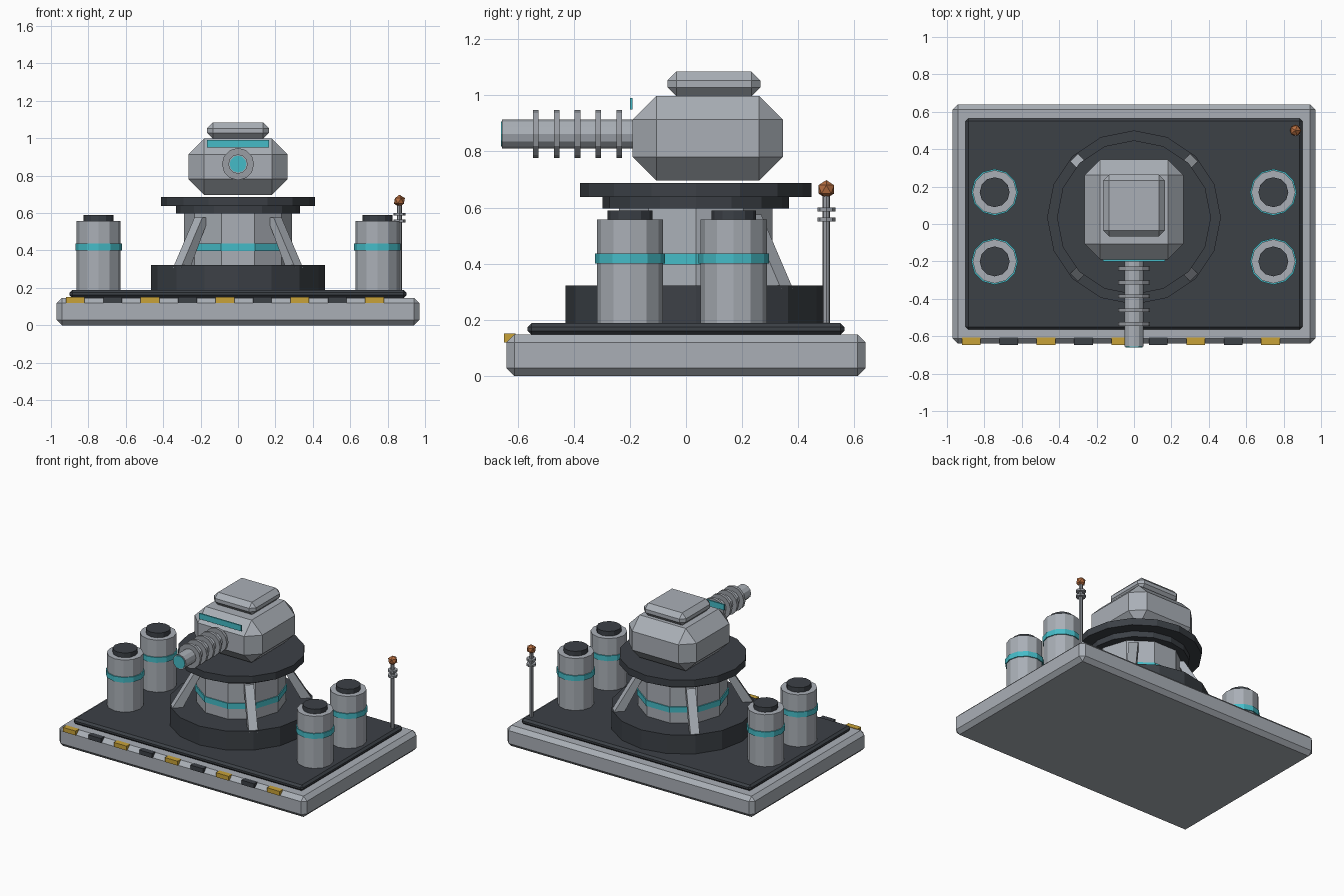
import bpy, bmesh, math
from mathutils import Vector, Matrix

if "Cube" in bpy.data.objects:
    bpy.data.objects.remove(bpy.data.objects["Cube"], do_unlink=True)


def material(name, rgb):
    m = bpy.data.materials.new(name)
    m.use_nodes = True
    m.diffuse_color = (*rgb, 1)
    m.node_tree.nodes["Principled BSDF"].inputs["Base Color"].default_value = (*rgb, 1)
    return m


HULL = material("light hull grey", (0.40, 0.43, 0.47))
STEEL = material("steel grey", (0.32, 0.34, 0.37))
DARK = material("charcoal", (0.045, 0.052, 0.062))
TEAL = material("glowing teal", (0.06, 0.50, 0.57))
YELLOW = material("hazard yellow", (0.58, 0.36, 0.04))
COPPER = material("copper", (0.45, 0.15, 0.05))


def finish(name, bm, mat):
    mesh = bpy.data.meshes.new(name)
    bm.to_mesh(mesh)
    bm.free()
    mesh.materials.append(mat)
    ob = bpy.data.objects.new(name, mesh)
    bpy.context.collection.objects.link(ob)
    return ob


def box(name, lo, hi, mat, chamfer=0):
    lo, hi = Vector(lo), Vector(hi)
    bm = bmesh.new()
    bmesh.ops.create_cube(bm, size=1)
    bmesh.ops.scale(bm, vec=hi - lo, verts=bm.verts)
    bmesh.ops.translate(bm, vec=(lo + hi) / 2, verts=bm.verts)
    if chamfer:
        bmesh.ops.bevel(bm, geom=bm.edges[:], offset=chamfer, segments=1,
                        profile=0.5, affect='EDGES')
    return finish(name, bm, mat)


def drum(name, start, end, radius, sides, mat):
    """Flat-sided cylinder between two points, a corner pointing along +x."""
    start, end = Vector(start), Vector(end)
    axis = end - start
    bm = bmesh.new()
    bmesh.ops.create_cone(bm, cap_ends=True, segments=sides, radius1=radius,
                          radius2=radius, depth=axis.length)
    turn = Matrix.Rotation(math.pi / 2, 4, 'Z')
    if abs(axis.z) < 1e-6:
        turn = axis.to_track_quat('Z', 'Y').to_matrix().to_4x4()
    elif sides % 4 == 2:
        first = next(v for v in bm.verts if v.co.z > 0)
        turn = Matrix.Rotation(-math.atan2(first.co.y, first.co.x), 4, 'Z')
    bmesh.ops.transform(bm, matrix=Matrix.Translation((start + end) / 2) @ turn,
                        verts=bm.verts)
    return finish(name, bm, mat)


def upright(name, x, y, z0, z1, radius, sides, mat):
    return drum(name, (x, y, z0), (x, y, z1), radius, sides, mat)


# Base slab and deck
box("base_slab", (-0.97, -0.64, 0), (0.97, 0.64, 0.147), HULL, 0.028)
box("deck_plate", (-0.9, -0.565, 0.147), (0.9, 0.565, 0.188), DARK, 0.014)

# Hazard blocks along the front edge
for i in range(9):
    x = -0.87 + 0.2 * i
    box(f"hazard_block_{i + 1}", (x - 0.05, -0.648, 0.12), (x + 0.05, -0.608, 0.151),
        DARK if i % 2 else YELLOW)

# Pedestal
CY = 0.035
upright("pedestal_ring", 0, CY, 0.18, 0.322, 0.465, 16, DARK)
upright("pedestal_column", 0, CY, 0.32, 0.6, 0.288, 10, HULL)
upright("column_band", 0, CY, 0.398, 0.437, 0.295, 10, TEAL)
upright("turntable_lower", 0, CY, 0.597, 0.64, 0.332, 16, DARK)
upright("turntable_upper", 0, CY, 0.638, 0.687, 0.412, 16, DARK)

# Sloping struts on the diagonals
for i in range(4):
    bm = bmesh.new()
    outline = [(0.39, 0.31), (0.46, 0.31), (0.30, 0.575), (0.25, 0.575)]
    face = bm.faces.new([bm.verts.new((r, -0.03, z)) for r, z in outline])
    ext = bmesh.ops.extrude_face_region(bm, geom=[face])
    moved = [g for g in ext["geom"] if isinstance(g, bmesh.types.BMVert)]
    bmesh.ops.translate(bm, vec=(0, 0.06, 0), verts=moved)
    bmesh.ops.recalc_face_normals(bm, faces=bm.faces[:])
    spin = Matrix.Rotation(math.radians(45 + 90 * i), 4, 'Z')
    bmesh.ops.transform(bm, matrix=Matrix.Translation((0, CY, 0)) @ spin, verts=bm.verts)
    finish(f"strut_{i + 1}", bm, HULL)

# Turret head, hatch and visor
box("turret_head", (-0.265, -0.19, 0.697), (0.265, 0.345, 0.998), HULL, 0.084)
box("roof_hatch", (-0.165, -0.066, 0.996), (0.165, 0.265, 1.085), HULL, 0.032)
box("visor", (-0.165, -0.2, 0.95), (0.165, -0.19, 0.99), TEAL)

# Barrel with cooling fins
BZ = 0.862
drum("barrel", (0, -0.655, BZ), (0, -0.15, BZ), 0.052, 12, HULL)
drum("muzzle_glow", (0, -0.66, BZ), (0, -0.652, BZ), 0.045, 12, TEAL)
for i in range(5):
    y = -0.535 + 0.0742 * i
    drum(f"cooling_fin_{i + 1}", (0, y - 0.01, BZ), (0, y + 0.01, BZ), 0.086, 12, STEEL)

# Storage tanks
for side, sx in (("left", 1), ("right", -1)):
    for place, y in (("front", -0.2), ("back", 0.17)):
        name, x = f"{place}_{side}_tank", sx * 0.745
        upright(name, x, y, 0.186, 0.557, 0.118, 12, HULL)
        upright(name + "_band", x, y, 0.4, 0.437, 0.125, 12, TEAL)
        upright(name + "_cap", x, y, 0.555, 0.59, 0.08, 12, DARK)

# Antenna
AX, AY = 0.863, 0.5
upright("antenna_pole", AX, AY, 0.186, 0.645, 0.013, 8, STEEL)
for i, z in enumerate((0.55, 0.586)):
    upright(f"antenna_ring_{i + 1}", AX, AY, z, z + 0.015, 0.032, 8, STEEL)
bm = bmesh.new()
bmesh.ops.create_icosphere(bm, subdivisions=1, radius=0.033)
bmesh.ops.translate(bm, vec=(AX, AY, 0.665), verts=bm.verts)
finish("antenna_tip", bm, COPPER)
